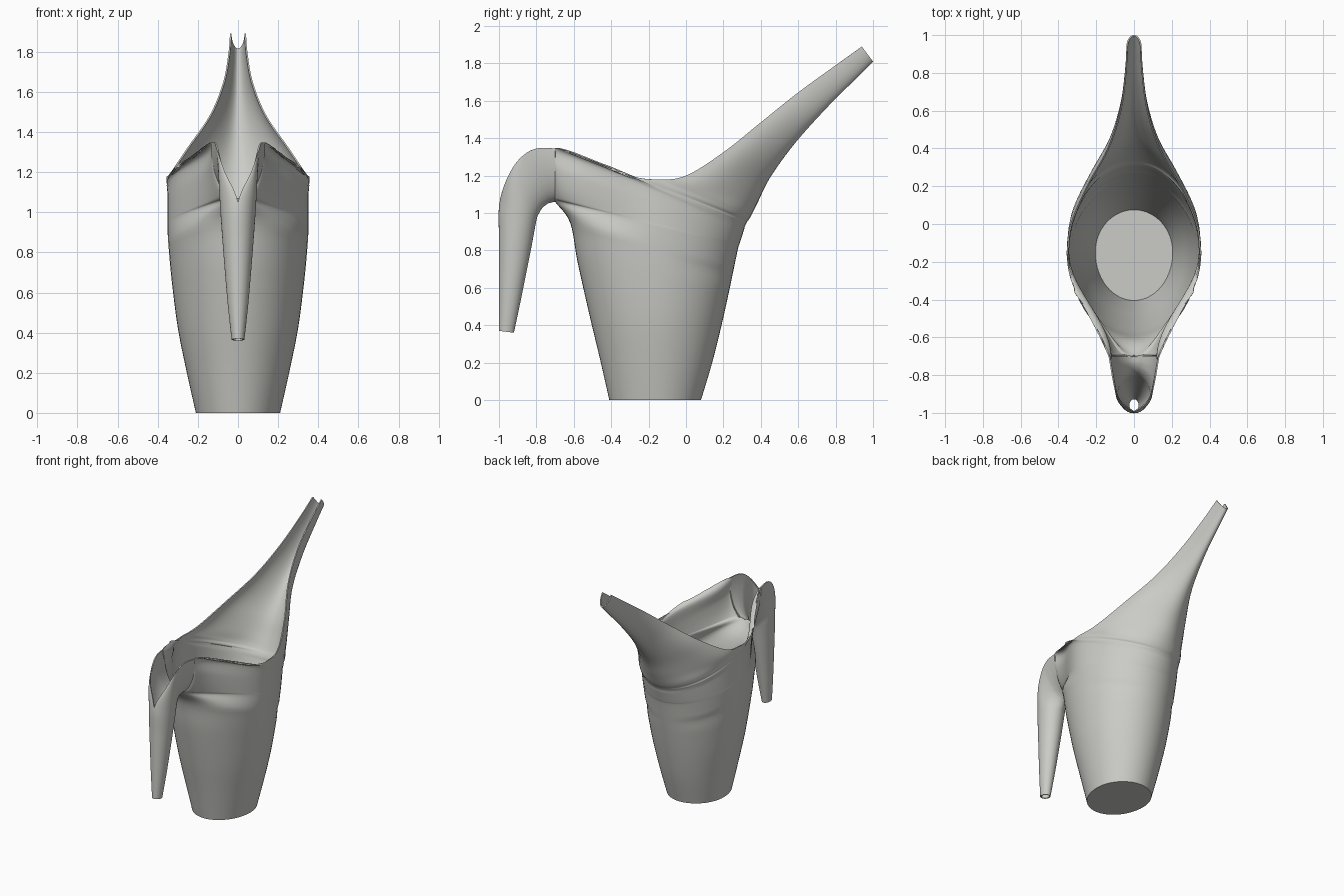
import bpy
import bmesh
from math import sin, cos, pi, sqrt

cube = bpy.data.objects.get("Cube")
if cube:
    bpy.data.objects.remove(cube, do_unlink=True)

glaze = bpy.data.materials.new("warm_grey")
glaze.use_nodes = True
glaze.diffuse_color = (0.6, 0.6, 0.57, 1)
glaze.node_tree.nodes["Principled BSDF"].inputs["Base Color"].default_value = glaze.diffuse_color

STEPS, HALF = 6, 14          # rows per span, columns per half section
WALL = 0.008
THROAT_Y, THROAT_TOP, SADDLE, THROAT_W = -0.7, 1.345, 1.06, 0.135


def smooth_rows(rows):
    """Catmull-Rom interpolation of whole rows of section values."""
    result = []
    for i in range(len(rows) - 1):
        a, b = rows[max(i - 1, 0)], rows[i]
        c, d = rows[i + 1], rows[min(i + 2, len(rows) - 1)]
        for k in range(STEPS):
            t = k / STEPS
            result.append([
                q + 0.5 * t * (r - p + t * (2 * p - 5 * q + 4 * r - s + t * (3 * (q - r) + s - p)))
                for p, q, r, s in zip(a, b, c, d)])
    return result + [rows[-1]]


def blend(round_part, pinched_part, amount):
    return round_part + (pinched_part - round_part) * amount


def section(row, middle):
    """Half section from the closed end, past the widest point, to the other end."""
    y0, z0, y1, z1, wide, end, pinch = row
    end = min(max(end, 0), wide)
    mid = middle(row)
    samples = []
    for k in range(HALF + 1):
        r = cos(pi / 2 * k / HALF)
        f = blend(sqrt(max(0, 1 - r * r)), cos(pi / 2 * r) ** 2, max(pinch, 0))
        samples.append((mid * (1 - r), wide * f if k else 0))
    for k in range(1, HALF + 1):
        q = sin(pi / 2 * k / HALF)
        f = blend(sqrt(max(0, 1 - q * q)), cos(pi / 2 * q) ** 2, max(-pinch, 0))
        x = end + (wide - end) * f
        samples.append((mid + (1 - mid) * q, x if mid < 1 else wide))
    return [(x if x > 0.002 else 0, y0 + (y1 - y0) * t, z0 + (z1 - z0) * t)
            for t, x in samples]


def loft(name, rows, middle, floor=False):
    """Skin the half sections, mirror them and give the sheet a thin wall."""
    bm = bmesh.new()
    grid = [[bm.verts.new(p) for p in section(row, middle)] for row in smooth_rows(rows)]
    for upper, lower in zip(grid, grid[1:]):
        for k in range(2 * HALF):
            bm.faces.new((upper[k], upper[k + 1], lower[k + 1], lower[k]))
    if floor:
        bm.faces.new(grid[-1])
    bmesh.ops.remove_doubles(bm, verts=bm.verts, dist=0.0005)
    mesh = bpy.data.meshes.new(name)
    bm.to_mesh(mesh)
    bm.free()
    mesh.materials.append(glaze)
    obj = bpy.data.objects.new(name, mesh)
    bpy.context.collection.objects.link(obj)
    mirror = obj.modifiers.new("Mirror", 'MIRROR')
    mirror.merge_threshold = 0.002
    shell = obj.modifiers.new("Wall", 'SOLIDIFY')
    shell.thickness = WALL
    shell.offset = -1
    bpy.ops.object.select_all(action='DESELECT')
    obj.select_set(True)
    bpy.context.view_layer.objects.active = obj
    for modifier in list(obj.modifiers):
        bpy.ops.object.modifier_apply(modifier=modifier.name)
    bpy.ops.object.shade_smooth_by_angle(angle=0.8)
    return obj


def body_middle(row):
    # the vessel is widest at a fixed depth, spout sections are widest at the rim
    return min(1, (row[0] + 0.15) / (row[0] - row[2]))


def handle_middle(row):
    # open sections are widest at the rim, closed ones half way
    return 1 - 0.5 * sqrt(max(0, 1 - row[5] / row[4]))


# Rows: back y, z, front y, z, half width, half width at front end, pinch
spout = [
    (1.0, 1.81, 0.94, 1.89, 0.04, 0.04, 0),
    (0.9, 1.71, 0.8, 1.79, 0.048, 0.048, 0),
    (0.75, 1.56, 0.6, 1.645, 0.075, 0.075, 0.1),
    (0.58, 1.37, 0.4, 1.485, 0.14, 0.14, 0.2),
    (0.45, 1.19, 0.2, 1.325, 0.25, 0.25, 0.25),
    (0.385, 1.06, 0, 1.2, 0.335, 0.335, 0.2),
]
bowl = [
    (0.345, 0.98, -0.15, 1.18, 0.355, 0.355, 0),
    (0.325, 0.95, -0.3, 1.2, 0.355, 0.32, 0),
    (0.315, 0.93, -0.5, 1.28, 0.355, 0.22, -0.5),
]
# Sections ending on the throat, where the handle grows out of the vessel
throat = []
for i in range(5):
    a = pi / 2 * i / 4
    throat.append((0.31 - 0.008 * i, 0.91 - 0.025 * i, THROAT_Y,
                   THROAT_TOP - (THROAT_TOP - SADDLE) * sin(a),
                   0.352, THROAT_W * cos(a), -1 + 0.14 * i))
lower_body = [
    (0.255, 0.7, -0.62, 0.95, 0.345, 0, 0),
    (0.23, 0.58, -0.58, 0.74, 0.33, 0, 0),
    (0.19, 0.4, -0.515, 0.45, 0.3, 0, 0),
    (0.14, 0.2, -0.46, 0.22, 0.257, 0, 0),
    (0.08, 0, -0.41, 0, 0.21, 0, 0),
]
loft("vessel_with_spout", spout + bowl + throat + lower_body, body_middle, floor=True)

# Handle: open trough over the arch, closing into a tapered hollow grip
handle = [
    (THROAT_Y, SADDLE, THROAT_Y, THROAT_TOP, THROAT_W, THROAT_W, 0),
    (-0.735, 1.052, -0.8, 1.345, 0.118, 0.118, 0),
    (-0.765, 1.03, -0.88, 1.3, 0.103, 0.1, 0),
    (-0.785, 1.0, -0.95, 1.2, 0.095, 0.065, 0),
    (-0.8, 0.96, -0.998, 1.05, 0.088, 0, 0),
    (-0.83, 0.8, -1.0, 0.85, 0.075, 0, 0),
    (-0.88, 0.55, -1.0, 0.57, 0.053, 0, 0),
    (-0.92, 0.36, -1.0, 0.37, 0.032, 0, 0),
]
loft("handle", handle, handle_middle)
